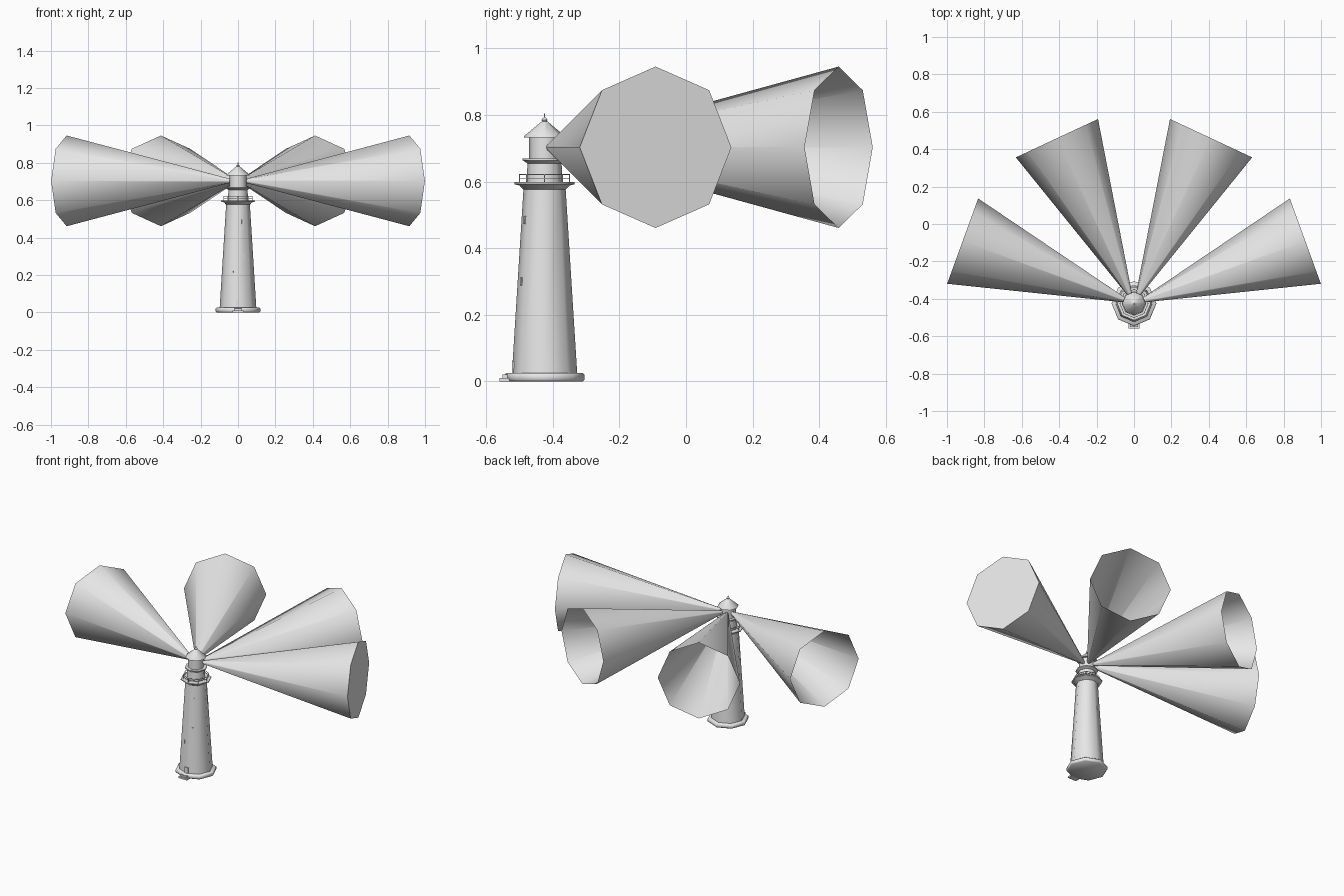
import bpy, bmesh, math
from mathutils import Matrix, Vector

cube = bpy.data.objects.get("Cube")
if cube:
    bpy.data.objects.remove(cube)

CENTRE = Vector((0, -0.425, 0))
SIDES = 8

grey = bpy.data.materials.new("plain grey")
grey.use_nodes = True
grey.diffuse_color = (0.8, 0.8, 0.8, 1)
grey.node_tree.nodes["Principled BSDF"].inputs["Base Color"].default_value = (0.8, 0.8, 0.8, 1)


def finish(name, bm, angle=50):
    mesh = bpy.data.meshes.new(name)
    bm.to_mesh(mesh)
    bm.free()
    mesh.materials.append(grey)
    mesh.shade_smooth()
    mesh.set_sharp_from_angle(angle=math.radians(angle))
    obj = bpy.data.objects.new(name, mesh)
    bpy.context.collection.objects.link(obj)
    return obj


def lathe(name, profile, sides=SIDES, start_cap=True, end_cap=True, closed=False):
    """Revolve (radius, height) points about the vertical axis."""
    bm = bmesh.new()
    rings = []
    for r, z in profile:
        rings.append([bm.verts.new((r * math.cos(a), r * math.sin(a), z))
                      for a in (math.tau * i / sides for i in range(sides))])
    pairs = list(zip(rings, rings[1:]))
    if closed:
        pairs.append((rings[-1], rings[0]))
    for low, high in pairs:
        for i in range(sides):
            j = (i + 1) % sides
            bm.faces.new((low[i], low[j], high[j], high[i]))
    if start_cap and not closed:
        bm.faces.new(rings[0][::-1])
    if end_cap and not closed:
        bm.faces.new(rings[-1])
    obj = finish(name, bm)
    obj.location = CENTRE
    return obj


def box(name, size, location, turn=0, tilt=0):
    bm = bmesh.new()
    bmesh.ops.create_cube(bm, size=1)
    bmesh.ops.scale(bm, vec=size, verts=bm.verts)
    obj = finish(name, bm, 30)
    obj.matrix_world = (Matrix.Translation(CENTRE) @ Matrix.Rotation(turn, 4, "Z")
                        @ Matrix.Translation(location) @ Matrix.Rotation(tilt, 4, "Y"))
    return obj


# Foundation and tapering tower
lathe("foundation", [(0.115, 0), (0.12, 0.005), (0.12, 0.02), (0.114, 0.025)])
lathe("tower", [(0.098, 0.025), (0.063, 0.584)])

# Gallery deck with its flared underside
lathe("gallery_deck", [(0.063, 0.575), (0.075, 0.588), (0.09, 0.592), (0.09, 0.598)])

# Gallery railing: two rails and a post at each corner
for label, z in (("lower", 0.61), ("upper", 0.621)):
    lathe(label + "_rail", [(0.074, z - 0.001), (0.077, z - 0.001),
                            (0.077, z + 0.001), (0.074, z + 0.001)], closed=True)
for i in range(SIDES):
    box("railing_post", (0.003, 0.003, 0.026), (0.0755, 0, 0.609), math.tau * i / SIDES)

# Watch room, upper ledge, lantern and roof
lathe("watch_room", [(0.054, 0.598), (0.051, 0.66)])
lathe("upper_ledge", [(0.052, 0.655), (0.066, 0.664), (0.066, 0.67)])
lathe("lantern", [(0.046, 0.67), (0.046, 0.736)])
lathe("roof", [(0.062, 0.733), (0.061, 0.737), (0.012, 0.778), (0.008, 0.781)])
lathe("finial", [(0.005, 0.778), (0.009, 0.785), (0.005, 0.791), (0.002, 0.793), (0.001, 0.805)])

# Front steps and door
box("lower_step", (0.06, 0.03, 0.01), (0, -0.12, 0.005))
box("upper_step", (0.045, 0.024, 0.02), (0, -0.114, 0.01))
box("door", (0.008, 0.022, 0.036), (0.094, 0, 0.043), -math.pi / 2)

# Small windows set into the tower walls
for degrees, z in ((-67.5, 0.485), (-67.5, 0.3), (-112.5, 0.21), (112.5, 0.4)):
    wall = (0.098 - 0.0626 * (z - 0.025)) * math.cos(math.pi / SIDES)
    box("window", (0.006, 0.011, 0.024), (wall, 0, z), math.radians(degrees), -0.06)

# Four light beams fanned out from the lantern; the left one has a closed end
for name, degrees in (("left_beam", 20), ("back_left_beam", 65),
                      ("back_right_beam", 115), ("right_beam", 160)):
    beam = lathe(name, [(0.009, 0.038), (0.2425, 0.975)],
                 start_cap=False, end_cap=(name == "left_beam"))
    beam.matrix_world = (Matrix.Translation(CENTRE + Vector((0, 0, 0.703)))
                         @ Matrix.Rotation(math.radians(degrees), 4, "Z")
                         @ Matrix.Rotation(math.pi / 2, 4, "Y"))
